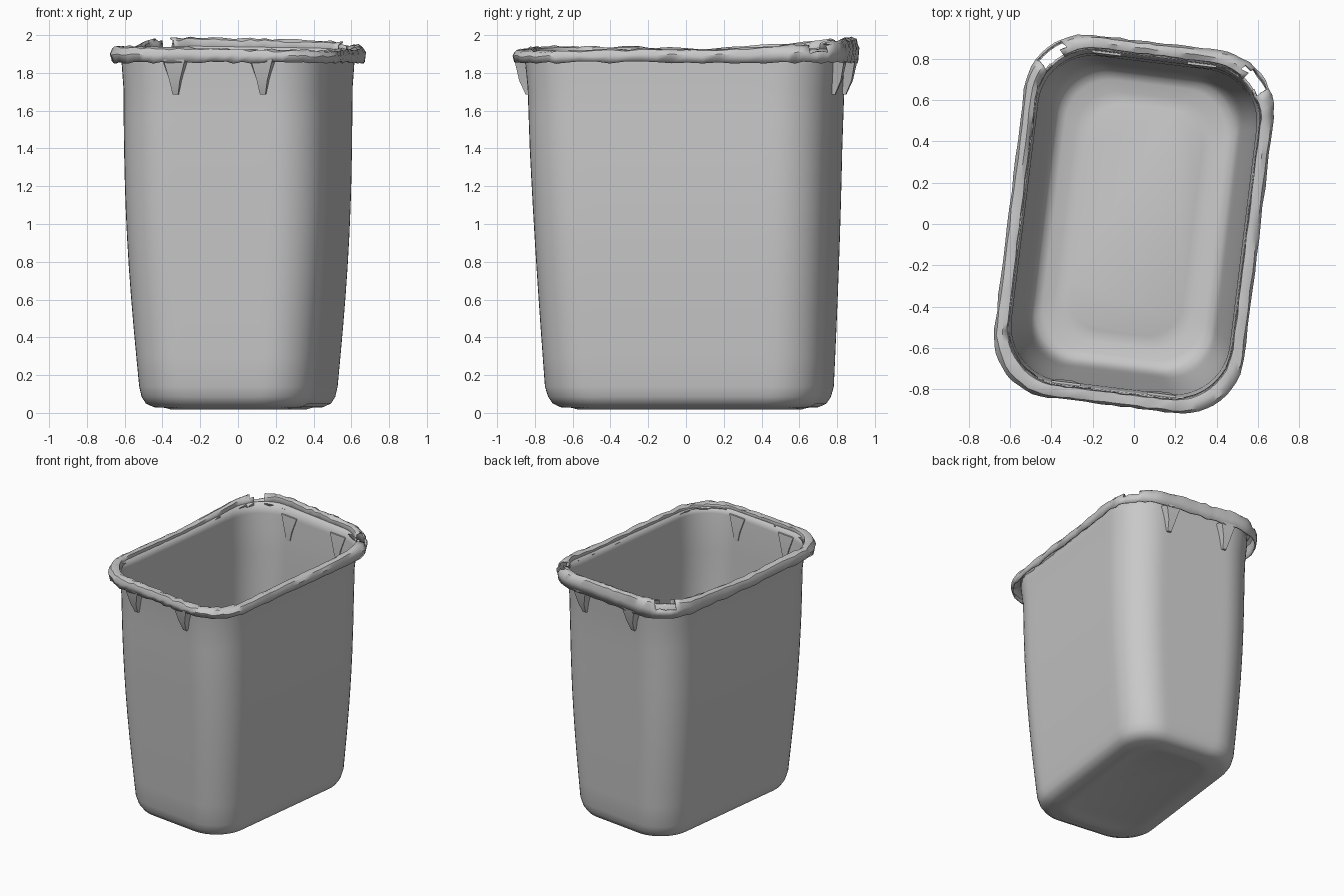
import bpy, bmesh, math, random
from mathutils import Matrix, Vector

random.seed(4)
if "Cube" in bpy.data.objects:
    bpy.data.objects.remove(bpy.data.objects["Cube"])

TURN = Matrix.Rotation(math.radians(-7), 4, "Z")

grey = bpy.data.materials.new("grey plastic")
grey.use_nodes = True
grey.diffuse_color = (0.58, 0.58, 0.58, 1)
grey.node_tree.nodes["Principled BSDF"].inputs["Base Color"].default_value = (0.58, 0.58, 0.58, 1)


def outline(a, b, r, corner=12, side=14):
    """Counter-clockwise rounded rectangle with evenly divided sides."""
    pts = []
    centres = [(a - r, b - r), (r - a, b - r), (r - a, r - b), (a - r, r - b)]
    for k, (cx, cy) in enumerate(centres):
        arc = []
        for i in range(corner + 1):
            t = math.pi / 2 * (k + i / corner)
            arc.append(Vector((cx + r * math.cos(t), cy + r * math.sin(t))))
        pts += arc
        nx, ny = centres[(k + 1) % 4]
        t = math.pi / 2 * (k + 1)
        end = Vector((nx + r * math.cos(t), ny + r * math.sin(t)))
        pts += [arc[-1].lerp(end, i / side) for i in range(1, side)]
    return pts


def lift(x, y, z):
    """The worn mouth rises towards the back and tilts a little sideways."""
    weight = min(max((z - 1.86) / 0.07, 0), 1)
    return weight * (0.07 * max(y, 0) ** 2 - 0.03 * x * abs(y))


def lean(z):
    """The base sits slightly further back than the mouth."""
    return 0.02 * max(1 - z / 1.4, 0)


def finish(bm, name, thickness=0):
    bm.transform(TURN)
    mesh = bpy.data.meshes.new(name)
    bm.to_mesh(mesh)
    bm.free()
    mesh.materials.append(grey)
    obj = bpy.data.objects.new(name, mesh)
    bpy.context.collection.objects.link(obj)
    if thickness:
        solid = obj.modifiers.new("wall", "SOLIDIFY")
        solid.thickness = thickness
        solid.offset = -1
    bpy.ops.object.select_all(action="DESELECT")
    obj.select_set(True)
    bpy.context.view_layer.objects.active = obj
    bpy.ops.object.shade_smooth_by_angle(angle=math.radians(40))


def loft(sections, cap=False, rough=0):
    bm = bmesh.new()
    rings = []
    for a, b, r, z in sections:
        ring = []
        for p in outline(a, b, r):
            j = random.uniform(-rough, rough)
            height = z + lift(p.x, p.y, z) + j
            ring.append(bm.verts.new((p.x + j / 2, p.y + lean(z) + j / 2, height)))
        rings.append(ring)
    for low, high in zip(rings, rings[1:]):
        for i in range(len(low)):
            n = (i + 1) % len(low)
            bm.faces.new((low[i], low[n], high[n], high[i]))
    if cap:
        bm.faces.new(reversed(rings[0]))
    return bm


# Tapered, slightly bowed body with a shallow raised ring under the base
body = [
    (0.28, 0.55, 0.17, 0.027),
    (0.31, 0.58, 0.18, 0.018),
    (0.34, 0.61, 0.20, 0.027),
    (0.395, 0.665, 0.22, 0.03),
    (0.435, 0.705, 0.24, 0.05),
    (0.456, 0.727, 0.25, 0.085),
    (0.467, 0.742, 0.25, 0.14),
]
for i in range(1, 11):
    t = i / 10
    bow = math.sin(math.pi * t)
    body.append((0.467 + 0.077 * t + 0.022 * bow, 0.742 + 0.068 * t + 0.004 * bow,
                 0.25 + 0.03 * t, 0.14 + 1.58 * t))
body += [(0.552, 0.822, 0.28, 1.85), (0.554, 0.827, 0.28, 1.905)]
finish(loft(body, cap=True), "bin_body", 0.012)

# Overhanging rim, split open at the two back corners
rim = loft([
    (0.602, 0.878, 0.30, 1.855),
    (0.609, 0.885, 0.30, 1.895),
    (0.597, 0.874, 0.30, 1.922),
    (0.572, 0.850, 0.29, 1.93),
    (0.550, 0.825, 0.28, 1.925),
    (0.543, 0.816, 0.28, 1.89),
], rough=0.007)
tears = []
for f in rim.faces:
    c = f.calc_center_median()
    if c.z > 1.915 and (Vector((abs(c.x), c.y)) - Vector((0.50, 0.77))).length < 0.065:
        tears.append(f)
bmesh.ops.delete(rim, geom=tears, context="FACES")
finish(rim, "rim", 0.01)

# Tapered brackets under the rim, two at each end
for end, label in ((-1, "front"), (1, "back")):
    for side, hand in ((-1, "right"), (1, "left")):
        bm = bmesh.new()
        levels = []
        for half, inner, outer, z in ((0.018, 0.79, 0.825, 1.685),
                                      (0.035, 0.79, 0.858, 1.76),
                                      (0.072, 0.80, 0.88, 1.87)):
            corners = ((-half, inner), (half, inner), (half * 0.8, outer), (-half * 0.8, outer))
            levels.append([bm.verts.new((side * 0.233 + x, end * y, z)) for x, y in corners])
        for low, high in zip(levels, levels[1:]):
            for i in range(4):
                n = (i + 1) % 4
                bm.faces.new((low[i], low[n], high[n], high[i]))
        bm.faces.new(levels[0])
        bm.faces.new(levels[-1])
        bmesh.ops.recalc_face_normals(bm, faces=bm.faces)
        finish(bm, f"{label}_{hand}_bracket")
